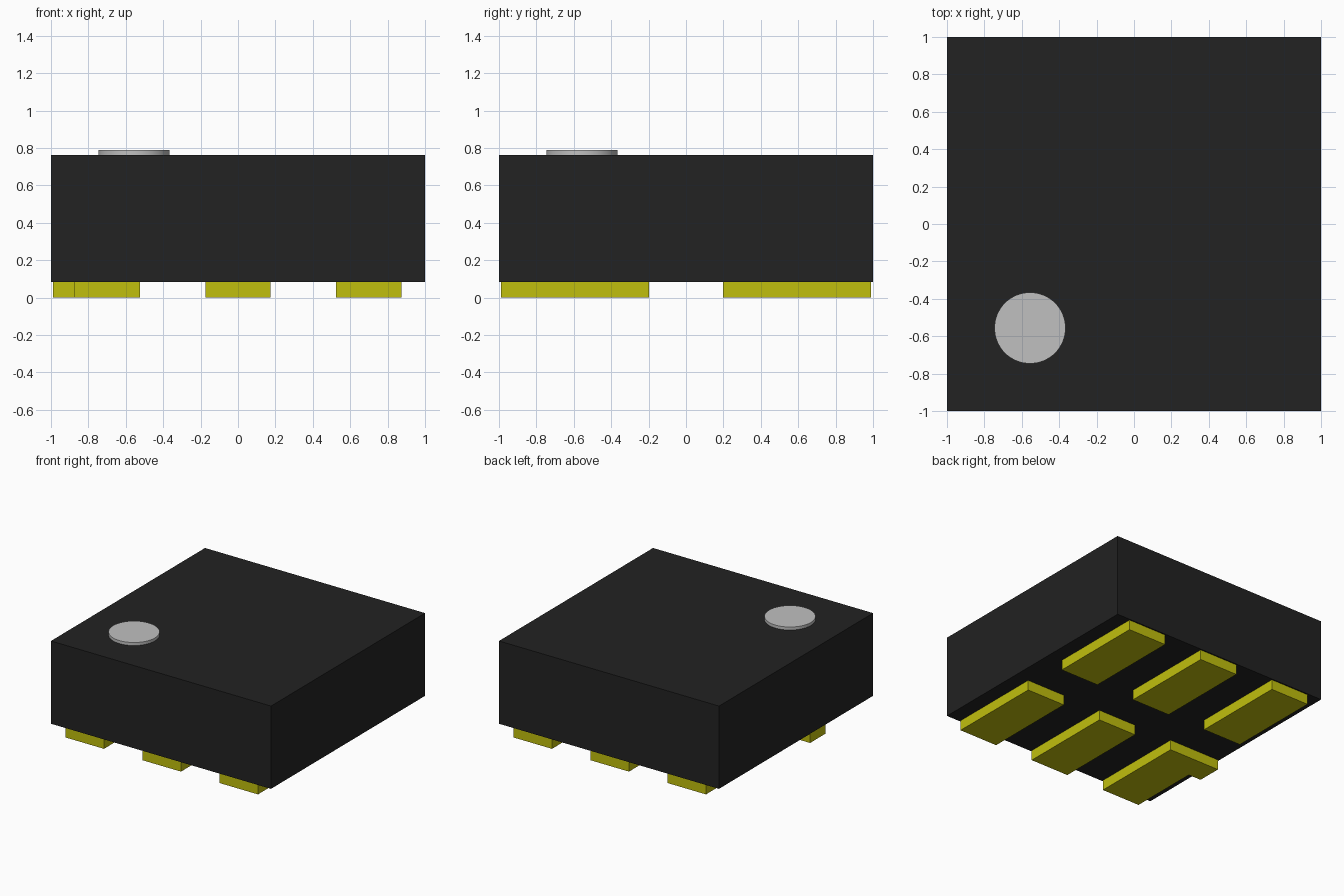
import bpy
import bmesh

cube = bpy.data.objects.get("Cube")
if cube:
    bpy.data.objects.remove(cube, do_unlink=True)


def make_material(name, rgb):
    m = bpy.data.materials.new(name)
    m.use_nodes = True
    col = (*rgb, 1.0)
    m.diffuse_color = col
    m.node_tree.nodes["Principled BSDF"].inputs["Base Color"].default_value = col
    return m


black = make_material("black plastic", (0.016, 0.016, 0.016))
gold = make_material("yellow gold", (0.53, 0.52, 0.004))
silver = make_material("silver grey", (0.527, 0.527, 0.527))


def prism(name, outline, z0, z1, mat):
    """Extrude a flat counter-clockwise outline from z0 up to z1."""
    bm = bmesh.new()
    face = bm.faces.new([bm.verts.new((x, y, z0)) for x, y in outline])
    ext = bmesh.ops.extrude_face_region(bm, geom=[face], use_keep_orig=True)
    top = [v for v in ext["geom"] if isinstance(v, bmesh.types.BMVert)]
    bmesh.ops.translate(bm, verts=top, vec=(0, 0, z1 - z0))
    bmesh.ops.recalc_face_normals(bm, faces=bm.faces)
    mesh = bpy.data.meshes.new(name)
    bm.to_mesh(mesh)
    bm.free()
    mesh.materials.append(mat)
    obj = bpy.data.objects.new(name, mesh)
    bpy.context.collection.objects.link(obj)
    return obj


def rect(x0, x1, y0, y1):
    return [(x0, y0), (x1, y0), (x1, y1), (x0, y1)]


BASE, TOP = 0.083, 0.763      # underside and top of the package
HALF = 0.175                  # half width of a contact pad
INNER, OUTER = 0.197, 0.99    # pad ends along y
PITCH = 0.7

# Package body
prism("package_body", rect(-1, 1, -1, 1), BASE, TOP, black)

# Contact pads: two rows of three; the first front pad has a side tab
for row, sign in (("front", -1), ("back", 1)):
    y0, y1 = sorted((sign * INNER, sign * OUTER))
    for i in range(3):
        cx = (i - 1) * PITCH
        outline = rect(cx - HALF, cx + HALF, y0, y1)
        if row == "front" and i == 0:
            tab_y = -0.4
            outline = outline[:3] + [(-0.99, y1), (-0.99, tab_y), (cx - HALF, tab_y)]
        prism(f"{row}_pad_{i + 1}", outline, 0.0, BASE, gold)

# Round orientation marker on top
bpy.ops.mesh.primitive_cylinder_add(vertices=64, radius=0.19, depth=0.025,
                                    location=(-0.556, -0.556, TOP + 0.0125))
marker = bpy.context.object
marker.name = "orientation_marker"
marker.data.materials.append(silver)
bpy.ops.object.shade_smooth_by_angle()
